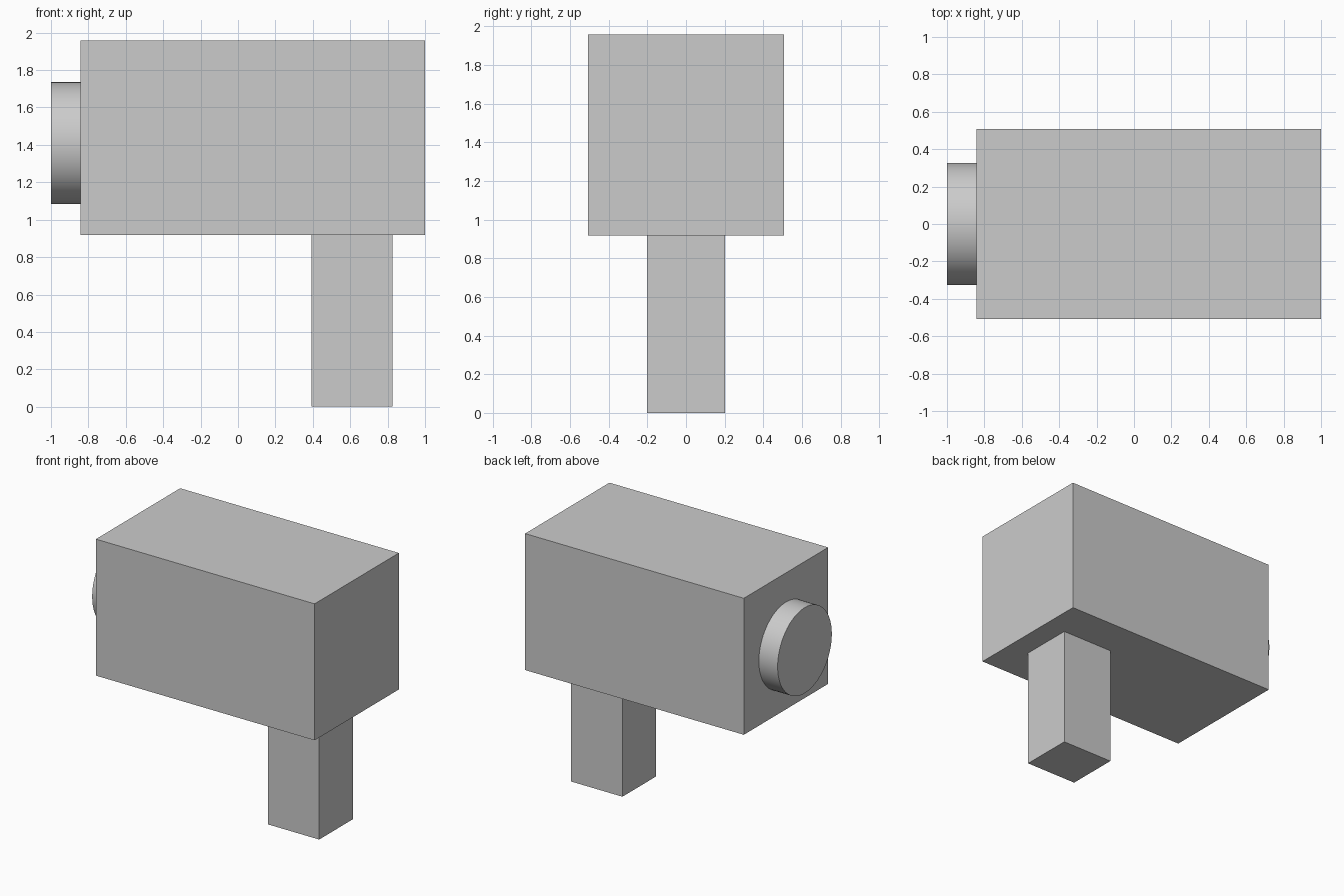
import bpy
import math

if "Cube" in bpy.data.objects:
    bpy.data.objects.remove(bpy.data.objects["Cube"])


def box(name, x, y, z):
    """Box spanning the given (min, max) ranges."""
    ranges = (x, y, z)
    bpy.ops.mesh.primitive_cube_add(size=1, location=[(a + b) / 2 for a, b in ranges])
    ob = bpy.context.object
    ob.name = name
    ob.scale = [b - a for a, b in ranges]
    bpy.ops.object.transform_apply(location=False, rotation=False, scale=True)
    return ob


BODY_LEFT, BODY_BOTTOM = -0.842, 0.918

# Main housing
box("body", (BODY_LEFT, 1.0), (-0.507, 0.507), (BODY_BOTTOM, 1.957))

# Grip below the rear of the housing
box("handle", (0.393, 0.826), (-0.203, 0.203), (0, BODY_BOTTOM))

# Round lens on the left end
bpy.ops.mesh.primitive_cylinder_add(
    vertices=64, radius=0.326, depth=BODY_LEFT + 1.0,
    location=((BODY_LEFT - 1.0) / 2, 0, 1.409), rotation=(0, math.pi / 2, 0))
bpy.context.object.name = "lens"
bpy.ops.object.shade_smooth_by_angle(angle=math.radians(30))
